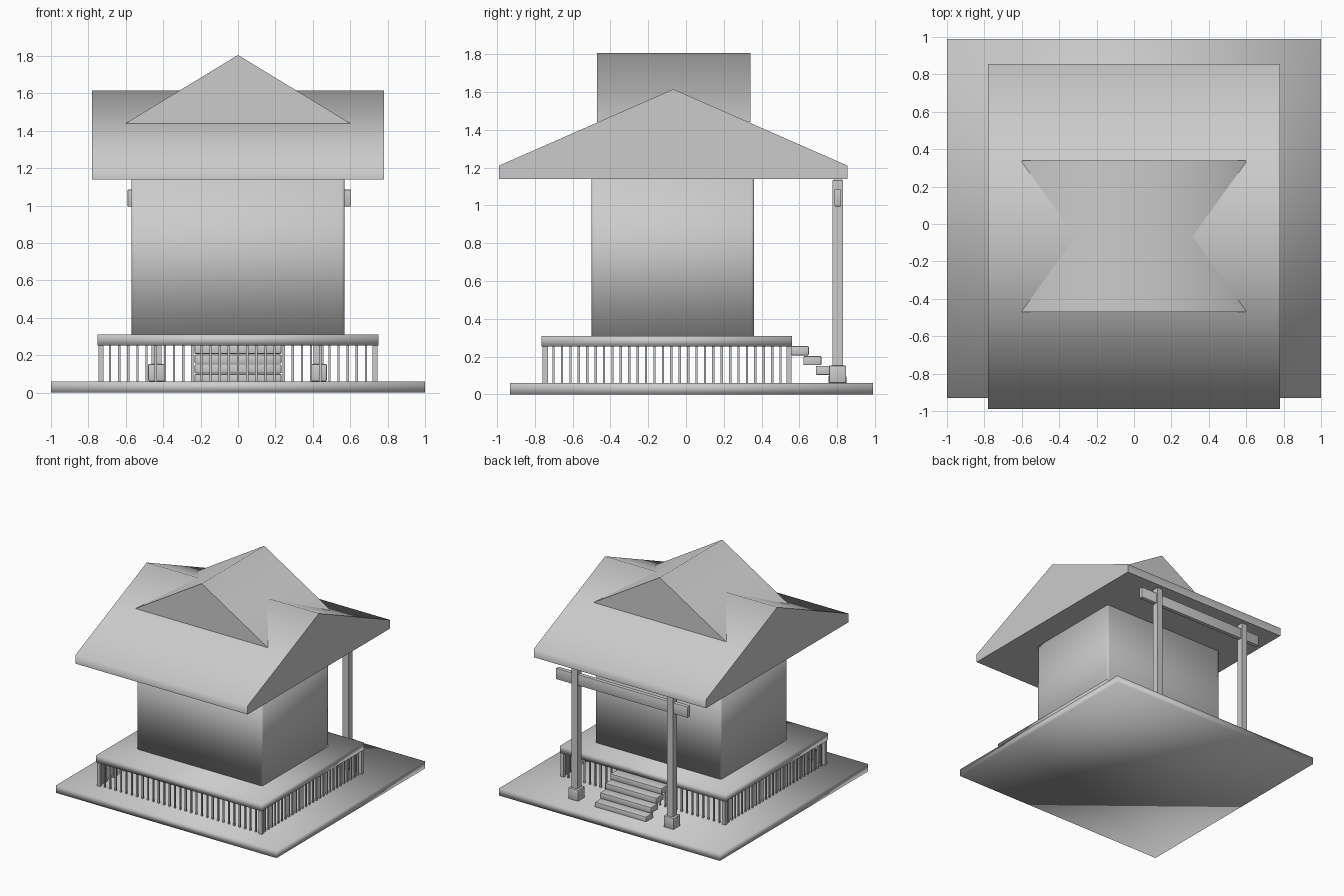
import bpy, bmesh, math

cube = bpy.data.objects.get("Cube")
if cube:
    bpy.data.objects.remove(cube, do_unlink=True)

grey = bpy.data.materials.new("plain_grey")
grey.use_nodes = True
COLOUR = (0.6, 0.6, 0.6, 1)
grey.diffuse_color = COLOUR
grey.node_tree.nodes["Principled BSDF"].inputs["Base Color"].default_value = COLOUR


def finish(name, bm, angle=None):
    """Turn a bmesh into an object; full smooth shading unless an angle is given."""
    bmesh.ops.recalc_face_normals(bm, faces=bm.faces)
    mesh = bpy.data.meshes.new(name)
    bm.to_mesh(mesh)
    bm.free()
    mesh.materials.append(grey)
    obj = bpy.data.objects.new(name, mesh)
    bpy.context.collection.objects.link(obj)
    bpy.ops.object.select_all(action='DESELECT')
    obj.select_set(True)
    bpy.context.view_layer.objects.active = obj
    if angle is None:
        bpy.ops.object.shade_smooth()
    else:
        bpy.ops.object.shade_smooth_by_angle(angle=math.radians(angle))
    return obj


def add_box(bm, x, y, z):
    """Add a box spanning the given (low, high) ranges."""
    verts = bmesh.ops.create_cube(bm, size=1)["verts"]
    for v in verts:
        for i, (lo, hi) in enumerate((x, y, z)):
            v.co[i] = hi if v.co[i] > 0 else lo
    return verts


def box(name, x, y, z, bevel=0, vertical_only=False, angle=None):
    bm = bmesh.new()
    add_box(bm, x, y, z)
    if bevel:
        edges = [e for e in bm.edges if not vertical_only
                 or abs(e.verts[0].co.z - e.verts[1].co.z) > 0.01]
        bmesh.ops.bevel(bm, geom=edges, offset=bevel, segments=2,
                        profile=0.5, affect='EDGES')
    return finish(name, bm, angle)


def prism(name, profile, axis, lo, hi):
    """Extrude a (horizontal, z) profile along the x or y axis."""
    bm = bmesh.new()
    place = (lambda h, z, d: (d, h, z)) if axis == 'x' else (lambda h, z, d: (h, d, z))
    face = bm.faces.new([bm.verts.new(place(h, z, lo)) for h, z in profile])
    out = bmesh.ops.extrude_face_region(bm, geom=[face])["geom"]
    shift = place(0, 0, hi - lo)
    bmesh.ops.translate(bm, vec=shift,
                        verts=[g for g in out if isinstance(g, bmesh.types.BMVert)])
    return finish(name, bm, 70)


# Ground slab, raised floor and walls
box("ground_slab", (-1, 1), (-0.93, 0.99), (0, 0.06))
box("floor_platform", (-0.75, 0.75), (-0.765, 0.56), (0.253, 0.31))
box("walls", (-0.57, 0.57), (-0.5, 0.36), (0.31, 1.145), 0.015, True)

# Main roof and crossing gable
prism("main_roof", [(-0.99, 1.14), (0.855, 1.14), (0.855, 1.21),
                    (-0.067, 1.615), (-0.99, 1.21)], 'x', -0.78, 0.78)
prism("cross_gable", [(-0.6, 1.44), (0.6, 1.44), (0, 1.805)], 'y', -0.47, 0.34)

# Corner posts and thin balusters under the floor
X, Y0, Y1 = 0.733, -0.745, 0.545
posts, bars = bmesh.new(), bmesh.new()


def upright(bm, x, y, half):
    add_box(bm, (x - half, x + half), (y - half, y + half), (0.06, 0.255))


for x in (-X, X):
    for y in (Y0, Y1):
        upright(posts, x, y, 0.014)
    for i in range(1, 29):
        upright(bars, x, Y0 + (Y1 - Y0) * i / 29, 0.006)
for y in (Y0, Y1):
    for i in range(1, 30):
        upright(bars, -X + 2 * X * i / 30, y, 0.006)
finish("corner_posts", posts, 30)
finish("balusters", bars, 30)

# Back stairs
for i in range(4):
    y, z = 0.555 + 0.066 * i, 0.255 - 0.052 * i
    box(f"stair_tread_{i + 1}", (-0.232, 0.232), (y, y + 0.095), (z - 0.048, z),
        0.005, angle=40)

# Gateway: two posts on footings carrying a beam
for side, x in (("left", 0.43), ("right", -0.435)):
    box(f"{side}_gate_footing", (x - 0.045, x + 0.045), (0.757, 0.847), (0.06, 0.153),
        0.006, angle=40)
    bm = bmesh.new()
    add_box(bm, (x - 0.027, x + 0.027), (0.776, 0.83), (0.15, 1.145))
    top = [e for e in bm.edges if all(v.co.z > 1 for v in e.verts)]
    bmesh.ops.bevel(bm, geom=top, offset=0.014, segments=1, affect='EDGES')
    finish(f"{side}_gate_post", bm, 30)
box("gate_beam", (-0.59, 0.605), (0.785, 0.82), (0.995, 1.085), 0.004, angle=40)
